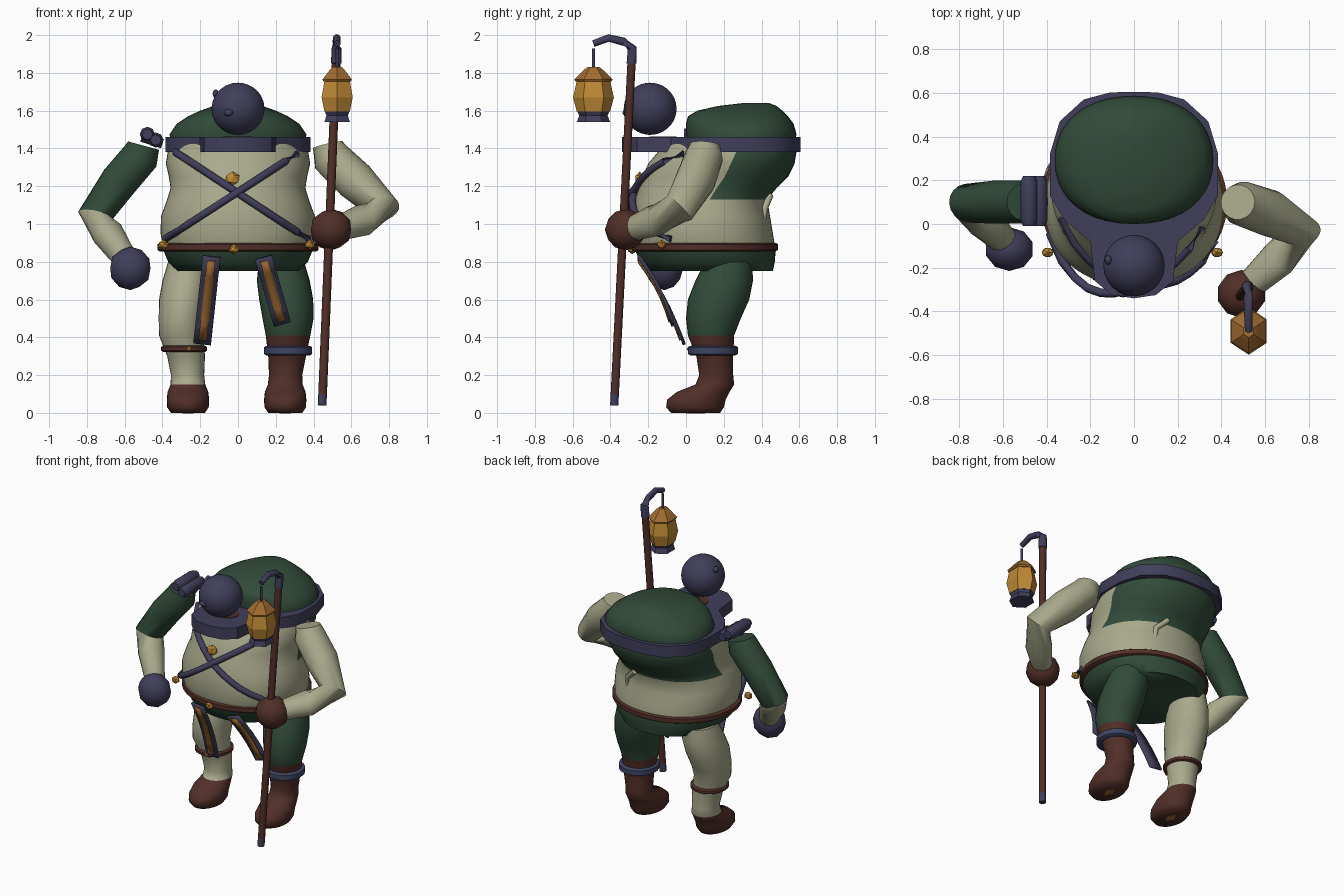
import bpy, bmesh, math
from mathutils import Vector

cube = bpy.data.objects.get("Cube")
if cube:
    bpy.data.objects.remove(cube)


def material(name, r, g, b):
    m = bpy.data.materials.new(name)
    m.use_nodes = True
    m.diffuse_color = (r, g, b, 1)
    m.node_tree.nodes["Principled BSDF"].inputs["Base Color"].default_value = (r, g, b, 1)
    return m


TAN = material("tan cloth", 0.40, 0.40, 0.265)
GREEN = material("dark green cloth", 0.031, 0.07, 0.042)
BROWN = material("brown leather", 0.083, 0.028, 0.021)
PURPLE = material("dusk purple", 0.052, 0.049, 0.104)
SLATE = material("slate blue", 0.048, 0.06, 0.125)
GOLD = material("gold", 0.52, 0.25, 0.035)
OCHRE = material("ochre", 0.36, 0.15, 0.03)


def finish(name, bm, mats, rule=None, angle=40):
    """Turn a bmesh into an object; rule maps a face centre to a material index."""
    bmesh.ops.recalc_face_normals(bm, faces=bm.faces)
    if rule:
        for f in bm.faces:
            f.material_index = rule(f.calc_center_median())
    mesh = bpy.data.meshes.new(name)
    bm.to_mesh(mesh)
    bm.free()
    for m in mats:
        mesh.materials.append(m)
    ob = bpy.data.objects.new(name, mesh)
    bpy.context.collection.objects.link(ob)
    if angle:
        bpy.ops.object.select_all(action='DESELECT')
        ob.select_set(True)
        bpy.context.view_layer.objects.active = ob
        bpy.ops.object.shade_smooth_by_angle(angle=math.radians(angle))
    return ob


def skin(bm, rings):
    """Bridge rings of points and cap both ends."""
    rows = [[bm.verts.new(p) for p in ring] for ring in rings]
    n = len(rows[0])
    sides = [bm.faces.new((a[i], a[(i + 1) % n], b[(i + 1) % n], b[i]))
             for a, b in zip(rows, rows[1:]) for i in range(n)]
    bm.faces.new(rows[0])
    bm.faces.new(rows[-1])
    return sides


def oval(z, x, rx, y0, y1, segs, power):
    pts = []
    for i in range(segs):
        a = math.pi / 2 + 2 * math.pi * i / segs
        c, s = math.cos(a), math.sin(a)
        pts.append((x + rx * math.copysign(abs(c) ** (2 / power), c),
                    (y0 + y1) / 2 + (y1 - y0) / 2 * math.copysign(abs(s) ** (2 / power), s), z))
    return pts


def loft(name, rings, mats, rule=None, segs=32, power=2, angle=40):
    """Rings are (z, centre x, half width, front y, back y)."""
    bm = bmesh.new()
    skin(bm, [oval(*r, segs, power) for r in rings])
    return finish(name, bm, mats, rule, angle)


def tube(name, points, radii, mats, rule=None, sides=14):
    pts = [Vector(p) for p in points]
    rings = []
    for i, p in enumerate(pts):
        t = (pts[min(i + 1, len(pts) - 1)] - pts[max(i - 1, 0)]).normalized()
        ref = Vector((0, 1, 0)) if abs(t.y) < 0.8 else Vector((1, 0, 0))
        u = t.cross(ref).normalized()
        v = t.cross(u)
        r = radii[i] if isinstance(radii, (list, tuple)) else radii
        rings.append([p + r * (math.cos(a) * u + math.sin(a) * v)
                      for a in (2 * math.pi * k / sides for k in range(sides))])
    bm = bmesh.new()
    skin(bm, rings)
    return finish(name, bm, mats, rule, 50)


def ball(name, loc, size, mat, subdiv=1, angle=0):
    bm = bmesh.new()
    bmesh.ops.create_icosphere(bm, subdivisions=subdiv, radius=1)
    for v in bm.verts:
        v.co = Vector(loc) + Vector([c * s for c, s in zip(v.co, size)])
    return finish(name, bm, [mat], None, angle)


def strip(name, a, b, half, sag, mat, thick):
    """Flat hanging band between two points."""
    a, b = Vector(a), Vector(b)
    side = (b - a).cross(Vector((0, 1, 0))).normalized() * half
    bm = bmesh.new()
    rows = []
    for i in range(6):
        t = i / 5
        p = a.lerp(b, t) + Vector((0, sag * math.sin(math.pi * t), 0))
        rows.append((bm.verts.new(p + side), bm.verts.new(p - side)))
    for p, q in zip(rows, rows[1:]):
        bm.faces.new((p[0], p[1], q[1], q[0]))
    ob = finish(name, bm, [mat])
    mod = ob.modifiers.new("thickness", 'SOLIDIFY')
    mod.thickness, mod.offset = thick, 0


# Torso: green breeches below the belt, tan tunic, green cape on the back
TORSO = [(0.75, 0, 0.32, -0.20, 0.46), (0.80, 0, 0.37, -0.24, 0.47), (0.86, 0, 0.395, -0.27, 0.475),
         (0.95, 0, 0.41, -0.285, 0.46), (1.04, 0, 0.408, -0.285, 0.445), (1.13, 0, 0.375, -0.27, 0.43),
         (1.19, 0, 0.357, -0.25, 0.48), (1.25, 0, 0.366, -0.23, 0.54), (1.32, 0, 0.382, -0.2, 0.575),
         (1.38, 0, 0.372, -0.15, 0.585), (1.44, 0, 0.35, -0.12, 0.57)]


def torso_rule(c):
    cape = c.z > 1.13 and c.y > 0.14 + 0.45 * (c.z - 1.13)
    return 1 if cape or c.z < 0.86 else 0


loft("torso", TORSO, [TAN, GREEN], torso_rule, 56, 2.15, 60)
loft("hump", [(1.42, 0, 0.355, 0.01, 0.575), (1.475, 0, 0.362, 0, 0.585), (1.53, 0, 0.325, 0, 0.57),
              (1.57, 0, 0.265, 0.01, 0.54), (1.60, 0, 0.2, 0.06, 0.51), (1.625, 0, 0.13, 0.17, 0.48),
              (1.64, 0, 0.06, 0.3, 0.44)], [GREEN], None, 40, 2.2, 60)
tube("back_loop", [(0.17, 0.4, 0.98), (0.165, 0.415, 1.08), (0.09, 0.445, 1.15)], 0.018, [TAN], sides=8)

# Collar: outline mirrored across the middle
half = [(0, -0.34), (0.1, -0.325), (0.18, -0.26), (0.2, -0.08), (0.32, 0.02), (0.385, 0.13),
        (0.385, 0.32), (0.34, 0.47), (0.23, 0.57), (0.11, 0.602), (0, 0.605)]
outline = half + [(-x, y) for x, y in half[-2:0:-1]]
bm = bmesh.new()
skin(bm, [[(x, y, z) for x, y in outline] for z in (1.38, 1.46)])
finish("collar", bm, [PURPLE])
loft("neck_lining", [(1.455, 0, 0.08, -0.19, -0.05), (1.464, 0, 0.08, -0.19, -0.05)], [BROWN], segs=16)

# Head
ball("head", (0, -0.19, 1.61), (0.14, 0.14, 0.138), PURPLE, 4, 60)
ball("nose", (-0.05, -0.318, 1.59), (0.027, 0.018, 0.02), PURPLE, 2, 60)
ball("head_stud", (-0.118, -0.165, 1.69), (0.017, 0.022, 0.022), PURPLE, 2, 60)

# Shoulder knot
for i, (x, z) in enumerate([(-0.48, 1.475), (-0.435, 1.445)]):
    tube(f"shoulder_knot_{i + 1}", [(x, -0.01, z), (x, 0.02, z), (x, 0.19, z), (x, 0.22, z)],
         [0.028, 0.04, 0.04, 0.028], [PURPLE], sides=8)
tube("shoulder_knot_tie", [(-0.51, 0.1, 1.46), (-0.4, 0.1, 1.425)], 0.025, [PURPLE], sides=8)

# Arms and hands
tube("right_arm", [(-0.5, 0.1, 1.415), (-0.515, 0.1, 1.36), (-0.63, 0.1, 1.225), (-0.755, 0.095, 1.045),
                   (-0.69, 0.02, 0.95), (-0.6, -0.07, 0.82)],
     [0.085, 0.1, 0.1, 0.093, 0.085, 0.065], [GREEN, TAN],
     lambda c: 1 if c.z < 1.04 else 0, 18)
tube("left_arm", [(0.475, 0.1, 1.42), (0.49, 0.095, 1.355), (0.62, 0.05, 1.23), (0.765, -0.035, 1.085),
                  (0.66, -0.16, 1.02), (0.53, -0.28, 0.975)],
     [0.08, 0.102, 0.107, 0.09, 0.085, 0.065], [TAN], sides=18)
ball("right_hand", (-0.57, -0.115, 0.765), (0.112, 0.1, 0.115), PURPLE, 2, 60)
ball("left_hand", (0.492, -0.32, 0.97), (0.112, 0.11, 0.11), BROWN, 2, 60)

# Legs with boots
LEG = [(0, 0.25, 0.09, -0.08, 0.18), (0.03, 0.25, 0.11, -0.105, 0.2), (0.07, 0.25, 0.112, -0.1, 0.21),
       (0.11, 0.25, 0.108, -0.05, 0.23), (0.15, 0.25, 0.092, 0.05, 0.255), (0.2, 0.252, 0.088, 0.07, 0.25),
       (0.3, 0.26, 0.1, 0.055, 0.25), (0.41, 0.265, 0.118, 0.01, 0.255), (0.5, 0.265, 0.135, 0.0, 0.29),
       (0.6, 0.255, 0.143, 0.01, 0.335), (0.7, 0.24, 0.14, 0.05, 0.355), (0.8, 0.23, 0.12, 0.1, 0.35)]
loft("left_leg", LEG, [BROWN, GREEN], lambda c: 1 if c.z > 0.41 else 0, 28, 2, 60)
loft("right_leg", [(z, -x - 0.015 - 0.02 * (z > 0.3), rx - 0.015 * (z > 0.45), a, b) for z, x, rx, a, b in LEG],
     [BROWN, TAN], lambda c: 1 if c.z > 0.15 else 0, 28, 2, 60)


def band(name, z0, z1, x, rx, y0, y1, mat, segs=32):
    e = 0.012
    loft(name, [(z0, x, rx - e, y0 + e, y1 - e), (z0 + 0.008, x, rx, y0, y1),
                (z1 - 0.008, x, rx, y0, y1), (z1, x, rx - e, y0 + e, y1 - e)], [mat], None, segs)


band("left_boot_cuff", 0.305, 0.355, 0.265, 0.128, 0.01, 0.275, SLATE)
band("right_leg_strap", 0.322, 0.356, -0.285, 0.122, 0.015, 0.27, BROWN)
ball("right_strap_stud", (-0.26, 0.015, 0.338), (0.014, 0.01, 0.014), GOLD)
for side, x in (("left", 0.25), ("right", -0.265)):
    loft(side + "_sole_mark", [(-0.002, x, 0.03, 0, 0.1), (0.002, x, 0.03, 0, 0.1)], [OCHRE], None, 4, 2, 0)

# Belt and studs
band("belt", 0.855, 0.9, 0, 0.427, -0.29, 0.487, BROWN, 56)
for i, (loc, r) in enumerate([((-0.395, -0.13, 0.89), 0.03), ((0.38, -0.13, 0.89), 0.03),
                              ((-0.02, -0.285, 0.867), 0.03), ((-0.03, -0.245, 1.24), 0.042)]):
    ball(f"stud_{i + 1}", loc, (r, 0.025, r * 0.9), GOLD)


# Crossed chest straps laid over the torso front
def front_y(x, z):
    for (za, _, ra, fa, ba), (zb, _, rb, fb, bb) in zip(TORSO, TORSO[1:]):
        if za <= z <= zb:
            t = (z - za) / (zb - za)
            r, f, b = ra + (rb - ra) * t, fa + (fb - fa) * t, ba + (bb - ba) * t
            return (f + b) / 2 - (b - f) / 2 * math.sqrt(max(0, 1 - (x / r) ** 2)) - 0.018


for name, (xa, za), (xb, zb), slack in (("strap_a", (-0.33, 1.38), (0.37, 0.92), 0),
                                        ("strap_b", (0.31, 1.37), (-0.385, 0.92), 0.045)):
    path = []
    for i in range(13):
        t = i / 12
        x, z = xa + (xb - xa) * t, za + (zb - za) * t
        path.append((x, front_y(x, z) - slack * max(0, math.sin(math.pi * (t - 0.4) / 0.6)), z))
    tube(name, path, 0.02, [PURPLE], sides=8)

# Hanging belt tails with an ochre stripe
for name, a, b in (("right_tail", (-0.14, -0.25, 0.825), (-0.19, -0.01, 0.365)),
                   ("left_tail", (0.135, -0.25, 0.82), (0.235, -0.07, 0.47))):
    a, b = Vector(a), Vector(b)
    strip(name, a, b, 0.047, 0.02, PURPLE, 0.014)
    lift = Vector((0, -0.01, -0.003))
    strip(name + "_stripe", a.lerp(b, 0.04) + lift, a.lerp(b, 0.95) + lift, 0.022, 0.02, OCHRE, 0.006)

# Staff with crook
tube("staff", [(0.445, -0.38, 0.04), (0.448, -0.377, 0.1), (0.52, -0.288, 1.86)], 0.023,
     [BROWN, PURPLE], lambda c: 1 if c.z < 0.09 else 0, 10)
tube("crook", [(0.52, -0.288, 1.85), (0.522, -0.285, 1.93), (0.522, -0.33, 1.965), (0.523, -0.41, 1.985),
               (0.525, -0.49, 1.955)], [0.028, 0.026, 0.022, 0.02, 0.018], [PURPLE], sides=10)
tube("lantern_hanger", [(0.525, -0.49, 1.93), (0.525, -0.49, 1.82)], 0.008, [PURPLE], sides=8)


# Lantern: six-sided body with inset panes between broad posts
def hexagon(z, r):
    return oval(z, 0.525, r * 0.88, -0.49 - r, -0.49 + r, 6, 2)


bm = bmesh.new()
panes = skin(bm, [hexagon(z, r) for z, r in ((1.595, 0.088), (1.67, 0.108), (1.76, 0.088))])
bmesh.ops.inset_individual(bm, faces=panes, thickness=0.018, depth=-0.002)
for f in panes:
    f.material_index = 1
finish("lantern_body", bm, [PURPLE, GOLD], None, 0)
for name, rows, mat in (("lantern_base", ((1.54, 0.088), (1.55, 0.084), (1.575, 0.075), (1.6, 0.088)), PURPLE),
                        ("lantern_roof", ((1.755, 0.095), (1.765, 0.102), (1.815, 0.052), (1.832, 0.03)), OCHRE)):
    bm = bmesh.new()
    skin(bm, [hexagon(z, r) for z, r in rows])
    finish(name, bm, [mat], None, 0)
